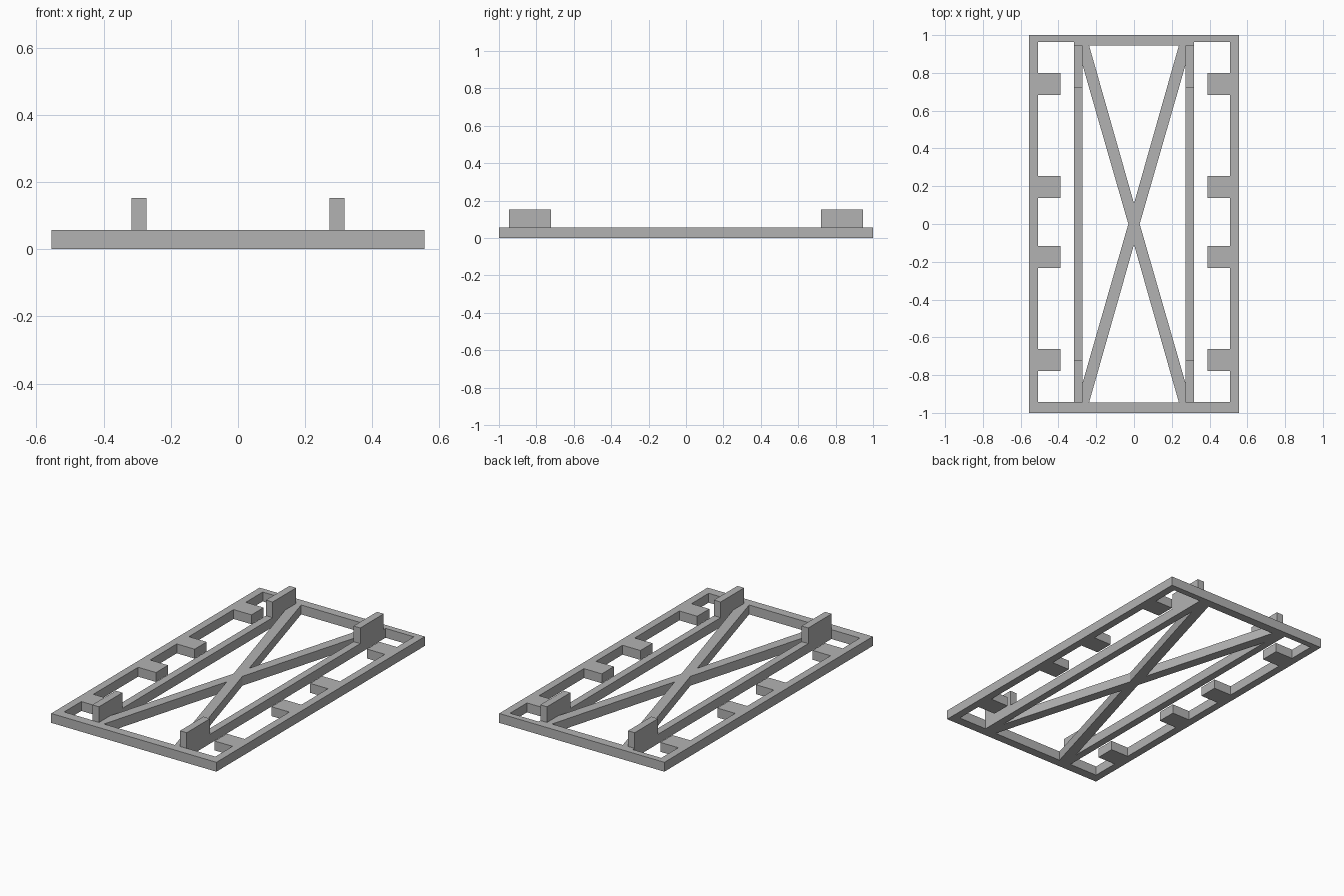
import bpy

cube = bpy.data.objects.get("Cube")
if cube:
    bpy.data.objects.remove(cube, do_unlink=True)

H = 0.057               # frame thickness
W, L = 0.555, 1.0       # half width and half length
RAIL = 0.508            # inner face of the side rails
TAB = 0.388             # inner end of the tabs
BEAM_IN, BEAM_OUT = 0.272, 0.317
BACK, FRONT = 0.963, -0.943
TAB_Y = [0.742, 0.196, -0.175, -0.72]
TAB_HALF = 0.058

grey = bpy.data.materials.new("plain grey")
grey.use_nodes = True
colour = (0.45, 0.45, 0.45, 1)
grey.diffuse_color = colour
grey.node_tree.nodes["Principled BSDF"].inputs["Base Color"].default_value = colour


def add_outline(curve, points):
    spline = curve.splines.new('POLY')
    spline.points.add(len(points) - 1)
    for p, (x, y) in zip(spline.points, points):
        p.co = (x, y, 0, 1)
    spline.use_cyclic_u = True


def flip(points, sx, sy):
    return [(x * sx, y * sy) for x, y in points]


# Frame: one flat profile whose openings leave the rails, tabs, beams and braces
curve = bpy.data.curves.new("frame_profile", 'CURVE')
curve.dimensions = '2D'
curve.fill_mode = 'BOTH'
curve.extrude = H / 2
add_outline(curve, [(-W, -L), (W, -L), (W, L), (-W, L)])

# Side openings with tabs standing in from the rail
bay = [(BEAM_OUT, FRONT), (BEAM_OUT, BACK), (RAIL, BACK)]
for y in TAB_Y:
    bay += [(RAIL, y + TAB_HALF), (TAB, y + TAB_HALF),
            (TAB, y - TAB_HALF), (RAIL, y - TAB_HALF)]
bay.append((RAIL, FRONT))

# Openings between the crossed braces
end_gap = [(-0.238, 0.946), (0.238, 0.946), (0, 0.108)]
side_gap = [(BEAM_IN, 0.84), (BEAM_IN, -0.84), (0.03, 0)]
for s in (1, -1):
    add_outline(curve, flip(bay, s, 1))
    add_outline(curve, flip(side_gap, s, 1))
    add_outline(curve, flip(end_gap, 1, s))

source = bpy.data.objects.new("frame_source", curve)
bpy.context.collection.objects.link(source)
bpy.context.view_layer.update()
graph = bpy.context.evaluated_depsgraph_get()
mesh = bpy.data.meshes.new_from_object(source.evaluated_get(graph))
bpy.data.objects.remove(source, do_unlink=True)
frame = bpy.data.objects.new("frame", mesh)
frame.location.z = H / 2
bpy.context.collection.objects.link(frame)
mesh.materials.clear()
mesh.materials.append(grey)
for face in mesh.polygons:
    face.use_smooth = False

# Upright blocks at both ends of the long beams
for sx, side in ((1, "left"), (-1, "right")):
    for sy, end in ((1, "back"), (-1, "front")):
        bpy.ops.mesh.primitive_cube_add(size=1, location=(sx * 0.2945, sy * 0.833, (H + 0.152) / 2))
        block = bpy.context.object
        block.name = f"{end}_{side}_block"
        block.scale = (BEAM_OUT - BEAM_IN, 0.225, 0.152 - H)
        block.data.materials.append(grey)
